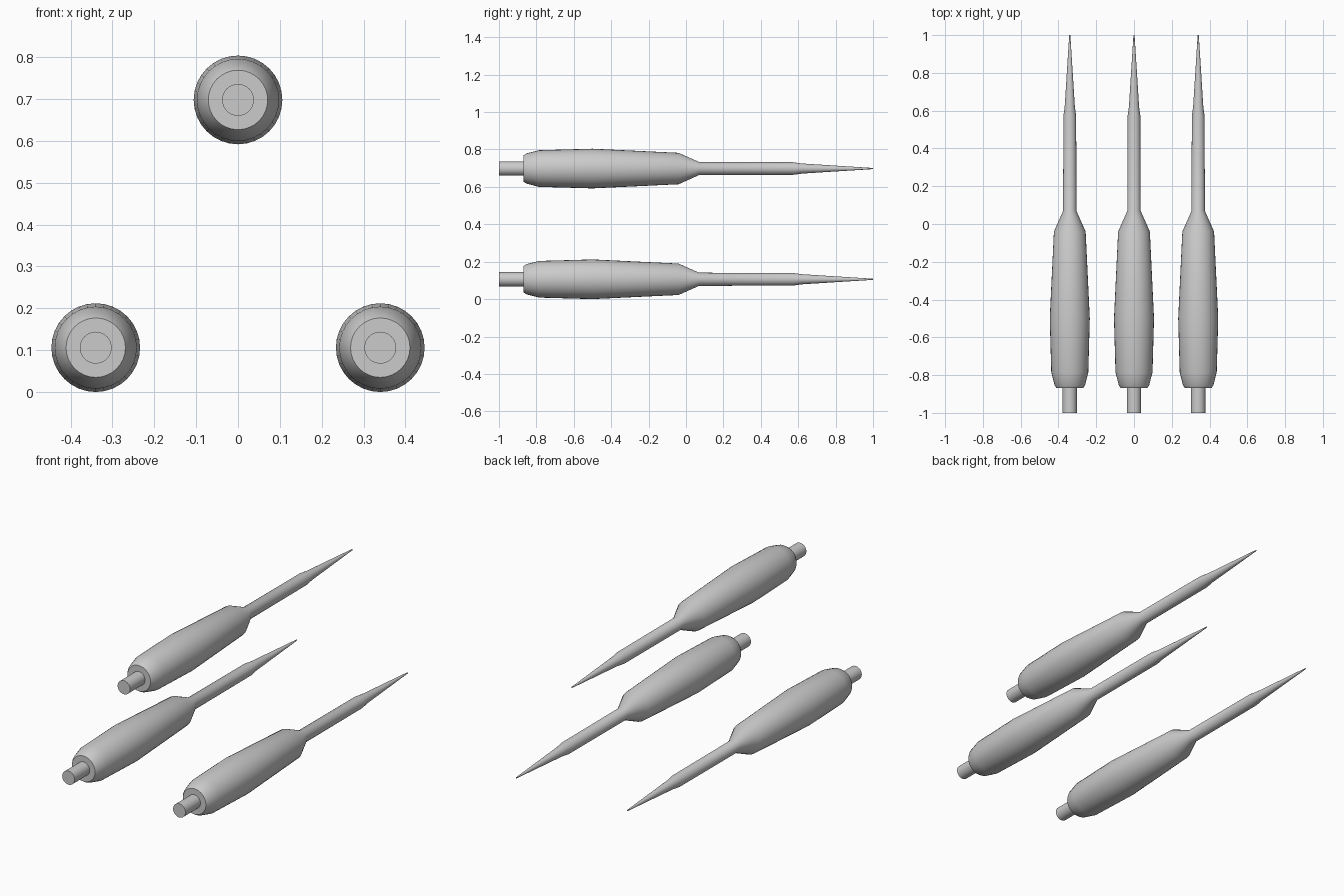
import bpy, bmesh, math

if "Cube" in bpy.data.objects:
    bpy.data.objects.remove(bpy.data.objects["Cube"])

SIDES = 32

# (y, radius) along the dart: rear stub, barrel, shaft, needle point
PROFILE = [(-1.0, 0.038), (-0.868, 0.038), (-0.868, 0.071), (-0.852, 0.081),
           (-0.785, 0.098), (-0.5, 0.106), (-0.04, 0.084), (0.07, 0.035),
           (0.57, 0.034), (0.62, 0.027), (1.0, 0.003)]


def lathe(name, location):
    """Revolve the profile around the y axis and cap both ends."""
    bm = bmesh.new()
    rings = []
    for y, r in PROFILE:
        rings.append([bm.verts.new((r * math.cos(2 * math.pi * i / SIDES), y,
                                    r * math.sin(2 * math.pi * i / SIDES)))
                      for i in range(SIDES)])
    for a, b in zip(rings, rings[1:]):
        for i in range(SIDES):
            j = (i + 1) % SIDES
            bm.faces.new((a[i], a[j], b[j], b[i]))
    bm.faces.new(rings[0])
    bm.faces.new(rings[-1])
    bmesh.ops.recalc_face_normals(bm, faces=bm.faces)
    mesh = bpy.data.meshes.new(name)
    bm.to_mesh(mesh)
    bm.free()
    obj = bpy.data.objects.new(name, mesh)
    bpy.context.collection.objects.link(obj)
    obj.location = location
    bpy.ops.object.select_all(action='DESELECT')
    obj.select_set(True)
    bpy.context.view_layer.objects.active = obj
    bpy.ops.object.shade_smooth_by_angle(angle=math.radians(35))
    return obj


# Three darts in a triangle
lathe("dart_top", (0, 0, 0.698))
lathe("dart_left", (-0.34, 0, 0.106))
lathe("dart_right", (0.34, 0, 0.106))
